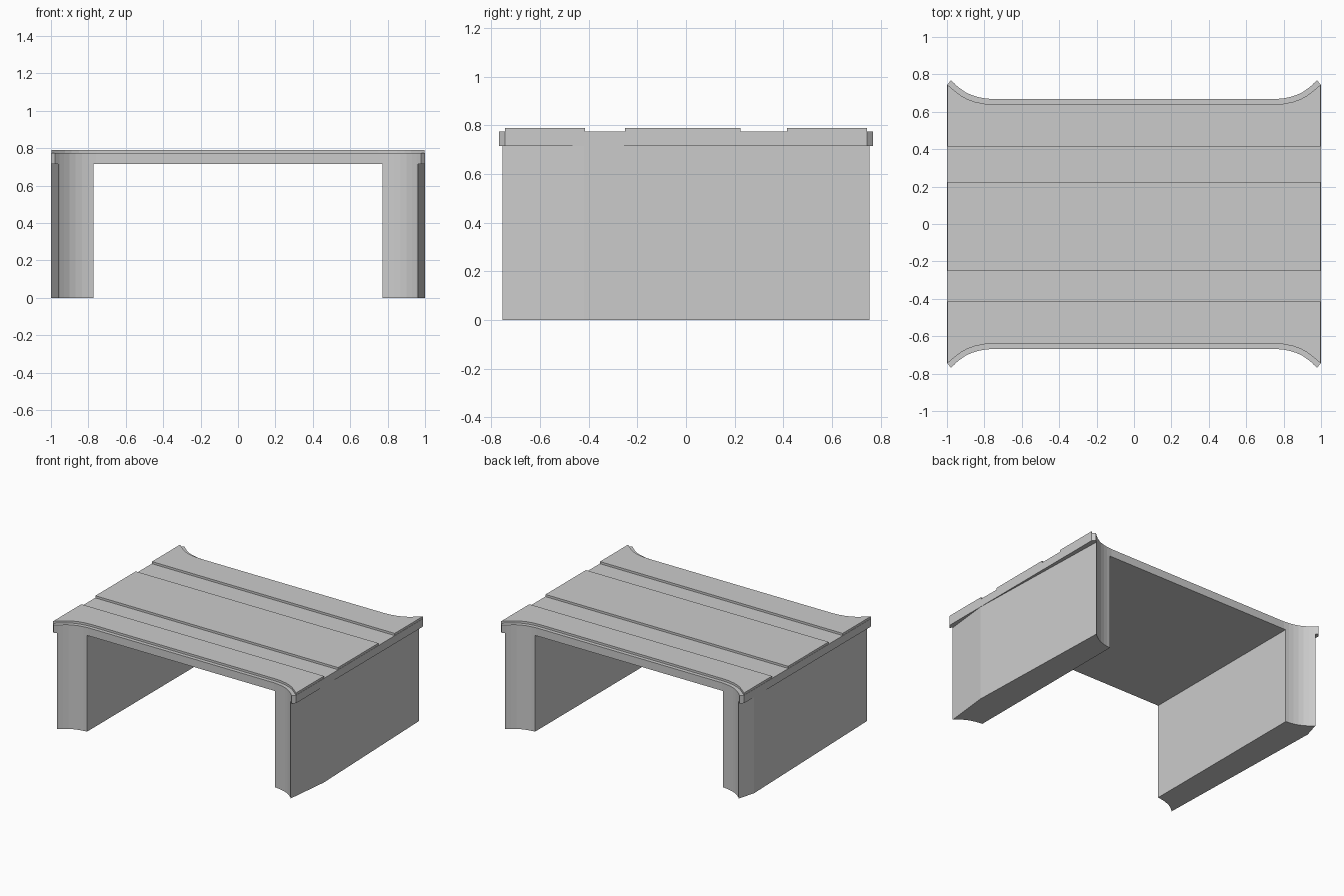
import bpy, bmesh

if "Cube" in bpy.data.objects:
    bpy.data.objects.remove(bpy.data.objects["Cube"])


def prism(name, outline, z0, z1):
    """Extrude a flat xy outline (counter-clockwise) from z0 to z1."""
    bm = bmesh.new()
    face = bm.faces.new([bm.verts.new((x, y, z0)) for x, y in outline])
    top = bmesh.ops.extrude_face_region(bm, geom=[face])
    verts = [v for v in top["geom"] if isinstance(v, bmesh.types.BMVert)]
    bmesh.ops.translate(bm, verts=verts, vec=(0, 0, z1 - z0))
    bmesh.ops.recalc_face_normals(bm, faces=bm.faces)
    mesh = bpy.data.meshes.new(name)
    bm.to_mesh(mesh)
    bm.free()
    obj = bpy.data.objects.new(name, mesh)
    bpy.context.collection.objects.link(obj)
    return obj


def mirror(points, sx=1, sy=1):
    """Flip points; order is reversed so the outline keeps running the same way."""
    flipped = [(x * sx, y * sy) for x, y in points]
    return flipped[::-1] if sx * sy < 0 else flipped


WALL_TOP, DECK_TOP, PANEL_TOP = 0.715, 0.774, 0.79

# Flared edge curves for the +x +y corner, listed from the outer tip inward
outer = [(1.0, 0.745), (0.978, 0.768), (0.955, 0.745), (0.93, 0.725),
         (0.90, 0.704), (0.87, 0.69), (0.835, 0.679), (0.80, 0.672), (0.76, 0.668)]
inner = [(0.998, 0.745), (0.96, 0.713), (0.925, 0.686), (0.89, 0.667),
         (0.85, 0.653), (0.80, 0.643), (0.75, 0.64)]

# Deck slab with all four corners flared
back = outer + mirror(outer, sx=-1)
prism("deck_slab", back + mirror(back, -1, -1), WALL_TOP, DECK_TOP)

# Raised roadway panels: flared verges front and back, plain strip between grooves
verge = inner + mirror(inner, sx=-1) + [(-0.998, 0.415), (0.998, 0.415)]
prism("back_verge", verge, DECK_TOP, PANEL_TOP)
prism("front_verge", mirror(verge, sy=-1), DECK_TOP, PANEL_TOP)
prism("centre_panel", [(-0.998, -0.25), (0.998, -0.25), (0.998, 0.225), (-0.998, 0.225)],
      DECK_TOP, PANEL_TOP)

# Abutment walls: curved ends follow the deck edge, outer face slightly bent
end = [(0.962, 0.755), (0.955, 0.745)] + outer[3:-1] + [(0.773, 0.669)]


def wall(name, kink_y, sx):
    front_end = mirror(end, sy=-1)
    outline = end + front_end + [(0.999, kink_y)]
    prism(name, mirror(outline, sx=sx), 0, WALL_TOP)


wall("right_abutment", -0.42, 1)
wall("left_abutment", 0.63, -1)
